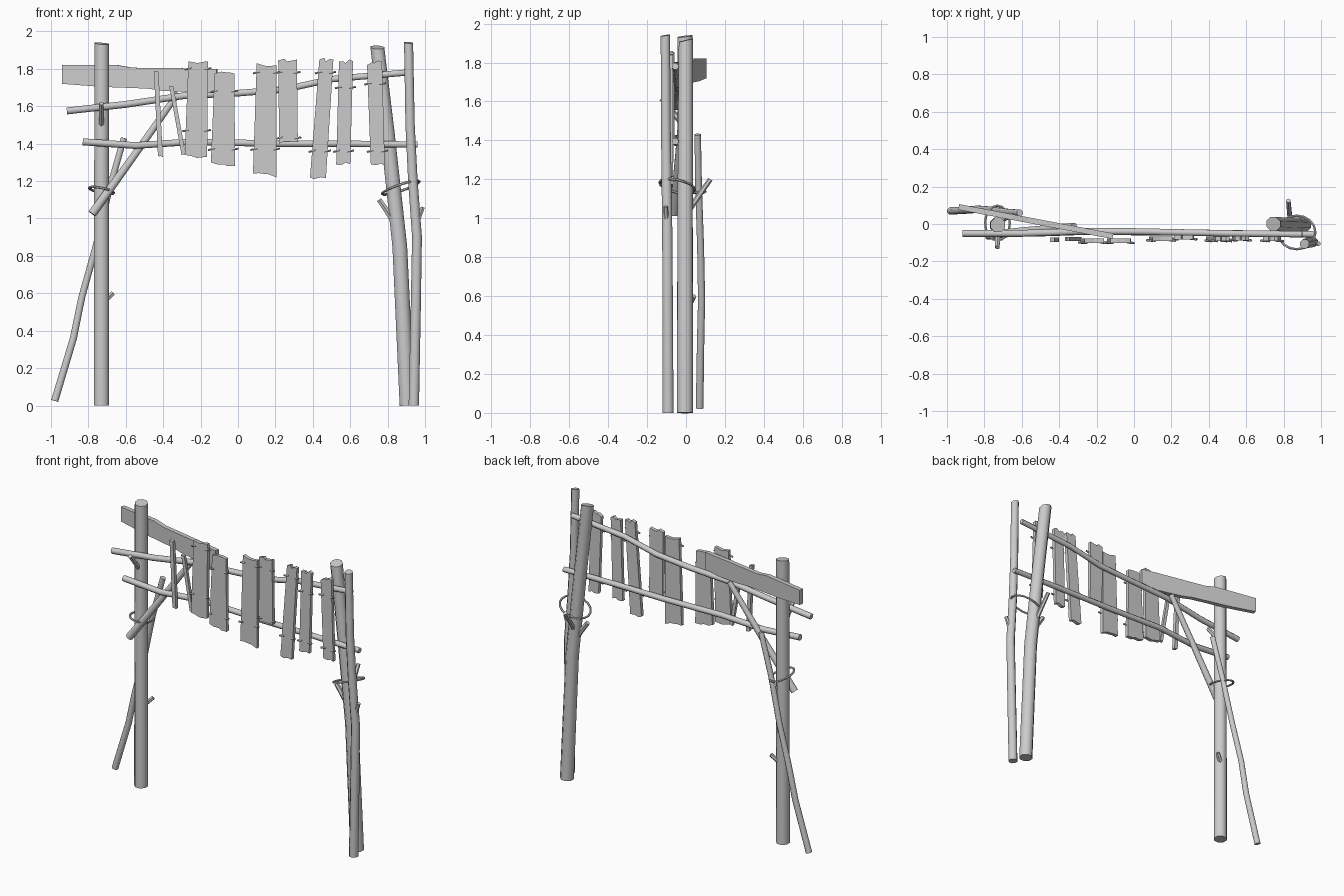
import bpy, bmesh, math, random
from mathutils import Vector

random.seed(4)
if "Cube" in bpy.data.objects:
    bpy.data.objects.remove(bpy.data.objects["Cube"])

GREY = (0.6, 0.6, 0.6, 1)
wood = bpy.data.materials.new("weathered grey")
wood.use_nodes = True
wood.diffuse_color = GREY
wood.node_tree.nodes["Principled BSDF"].inputs["Base Color"].default_value = GREY


def finish(name, bm, smooth=True):
    bmesh.ops.recalc_face_normals(bm, faces=bm.faces)
    mesh = bpy.data.meshes.new(name)
    bm.to_mesh(mesh)
    bm.free()
    mesh.materials.append(wood)
    obj = bpy.data.objects.new(name, mesh)
    bpy.context.collection.objects.link(obj)
    if smooth:
        bpy.ops.object.select_all(action='DESELECT')
        obj.select_set(True)
        bpy.context.view_layer.objects.active = obj
        bpy.ops.object.shade_smooth_by_angle(angle=math.radians(50))
    return obj


def tube(name, points, r0, r1=None, sides=8, closed=False, ragged=0.0):
    """Round pole along a path; closed=True makes a loop."""
    r1 = r0 if r1 is None else r1
    pts = [Vector(p) for p in points]
    n = len(pts)
    bm = bmesh.new()
    rings = []
    for i, p in enumerate(pts):
        if closed:
            t = pts[(i + 1) % n] - pts[i - 1]
        else:
            t = pts[min(i + 1, n - 1)] - pts[max(i - 1, 0)]
        t.normalize()
        ref = Vector((0, 0, 1)) if closed else Vector((0, 1, 0))
        if abs(t.dot(ref)) > 0.9:
            ref = Vector((1, 0, 0))
        u = t.cross(ref).normalized()
        v = t.cross(u)
        r = r0 + (r1 - r0) * i / (n - 1)
        ring = []
        for k in range(sides):
            a = math.tau * (k + 0.5) / sides
            co = p + r * (u * math.cos(a) + v * math.sin(a))
            if i == n - 1 and not closed:
                co += t * ragged * math.cos(a + 1)
            ring.append(bm.verts.new(co))
        rings.append(ring)
    for i in range(n if closed else n - 1):
        a, b = rings[i], rings[(i + 1) % n]
        for k in range(sides):
            j = (k + 1) % sides
            bm.faces.new((a[k], a[j], b[j], b[k]))
    if not closed:
        bm.faces.new(rings[0])
        bm.faces.new(rings[-1])
    return finish(name, bm)


def board(name, tl, tr, br, bl, y, thick=0.024, chip=0.012):
    """Flat board from its front corners (x, z), with chipped ends."""
    def edge(a, b):
        a, b = Vector(a), Vector(b)
        mids = [a.lerp(b, f) + Vector((0, random.uniform(-chip, chip)))
                for f in (0.35, 0.45, 0.75)]
        return [a] + mids + [b]
    outline = edge(tl, tr) + edge(br, bl)
    bm = bmesh.new()
    face = bm.faces.new([bm.verts.new((p.x, y - thick / 2, p.y)) for p in outline])
    out = bmesh.ops.extrude_face_region(bm, geom=[face])
    moved = [v for v in out["geom"] if isinstance(v, bmesh.types.BMVert)]
    bmesh.ops.translate(bm, verts=moved, vec=(0, thick, 0))
    return finish(name, bm, smooth=False)


def rope(name, centre, rx, ry, slope_x, slope_y):
    c = Vector(centre)
    pts = []
    for k in range(16):
        a = math.tau * k / 16
        x, y = rx * math.cos(a), ry * math.sin(a)
        pts.append(c + Vector((x, y, slope_x * x + slope_y * y)))
    tube(name, pts, 0.007, sides=6, closed=True)


# Upright posts
tube("right_post", [(-0.73, -0.005, 0), (-0.73, -0.005, 0.9), (-0.728, -0.005, 1.935)],
     0.044, 0.042, ragged=0.006)
tube("left_leaning_post", [(0.905, -0.005, 0), (0.865, -0.005, 0.85),
     (0.80, -0.003, 1.45), (0.745, 0, 1.915)], 0.044, 0.04, ragged=0.012)
tube("left_thin_post", [(0.94, -0.092, 0), (0.95, -0.094, 0.5), (0.957, -0.096, 0.9),
     (0.935, -0.1, 1.2), (0.92, -0.104, 1.5), (0.912, -0.106, 1.94)], 0.03, 0.026, ragged=0.005)

# Bent leg and brace beside the right post
tube("bent_leg", [(-0.98, 0.07, 0.025), (-0.88, 0.075, 0.36), (-0.835, 0.08, 0.58),
     (-0.76, 0.075, 0.85), (-0.69, 0.065, 1.15), (-0.61, 0.06, 1.43)], 0.021, 0.018)
tube("diagonal_brace", [(-0.78, -0.06, 1.025), (-0.56, -0.035, 1.33), (-0.32, -0.01, 1.67)],
     0.025, 0.018)

# Cross rails
tube("upper_rail", [(-0.915, -0.05, 1.575), (-0.6, -0.05, 1.61), (-0.3, -0.04, 1.655),
     (0, -0.04, 1.67), (0.25, -0.045, 1.69), (0.5, -0.05, 1.745), (0.9, -0.055, 1.78)], 0.02, 0.018)
tube("lower_rail", [(-0.83, -0.05, 1.41), (-0.55, -0.05, 1.39), (-0.25, -0.04, 1.41),
     (0.2, -0.045, 1.4), (0.55, -0.05, 1.4), (0.96, -0.055, 1.395)], 0.02, 0.018)

# Hanging boards: top left, top right, bottom right, bottom left, y, tie heights
boards = [
    ((-0.265, 1.84), (-0.16, 1.84), (-0.165, 1.33), (-0.285, 1.34), -0.09, (1.8, 1.47)),
    ((-0.125, 1.775), (-0.02, 1.775), (-0.015, 1.28), (-0.145, 1.3), -0.09, (1.68, 1.37)),
    ((0.1, 1.83), (0.205, 1.82), (0.205, 1.22), (0.08, 1.24), -0.078, (1.78, 1.37)),
    ((0.215, 1.845), (0.315, 1.85), (0.32, 1.41), (0.22, 1.4), -0.07, (1.78, 1.43)),
    ((0.435, 1.85), (0.51, 1.85), (0.47, 1.215), (0.385, 1.22), -0.08, (1.78, 1.36)),
    ((0.54, 1.84), (0.615, 1.84), (0.6, 1.29), (0.525, 1.29), -0.076, (1.7, 1.36)),
    ((0.69, 1.82), (0.77, 1.84), (0.785, 1.285), (0.71, 1.29), -0.08, (1.72, 1.36)),
]
for i, (tl, tr, br, bl, y, ties) in enumerate(boards, 1):
    board(f"hanging_board_{i}", tl, tr, br, bl, y)
    for j, z in enumerate(ties):
        f = (tl[1] - z) / (tl[1] - bl[1])
        ends = (tl[0] + (bl[0] - tl[0]) * f, tr[0] + (br[0] - tr[0]) * f)
        for side, x in zip(("right", "left"), ends):
            tube(f"board_{i}_tie_{j}_{side}",
                 [(x - 0.018, y - 0.008, z - 0.004), (x + 0.018, y - 0.012, z + 0.004)],
                 0.006, sides=6)

# Thin slats
board("slat_long", (-0.45, 1.79), (-0.425, 1.785), (-0.402, 1.33), (-0.428, 1.335), -0.085, 0.025, 0.002)
board("slat_short", (-0.368, 1.71), (-0.345, 1.705), (-0.28, 1.345), (-0.302, 1.34), -0.08, 0.02, 0.002)

# Long slanted board behind the right post
slanted = board("slanted_board", (-0.42, 1.82), (0.42, 1.8), (0.42, 1.67), (-0.42, 1.72), 0, 0.03, 0.008)
slanted.location = (-0.525, 0.013, 0)
slanted.rotation_euler.z = math.atan2(-0.15, 0.79)

# Broken twigs
twigs = [((-0.73, -0.03, 1.5), (-0.73, -0.125, 1.615), 0.016),
         ((-0.725, 0.01, 0.545), (-0.67, 0.04, 0.6), 0.016),
         ((0.83, -0.01, 0.99), (0.755, -0.015, 1.1), 0.018),
         ((0.835, 0.02, 1.05), (0.825, 0.125, 1.2), 0.015),
         ((0.955, -0.1, 0.97), (0.988, -0.105, 1.06), 0.014)]
for i, (a, b, r) in enumerate(twigs, 1):
    tube(f"twig_{i}", [a, b], r, r * 0.85, sides=6)

# Rope lashings
rope("right_lashing", (-0.73, 0.005, 1.15), 0.066, 0.093, -0.2, -0.15)
rope("left_lashing", (0.87, -0.045, 1.165), 0.1, 0.09, 0.33, -0.2)
